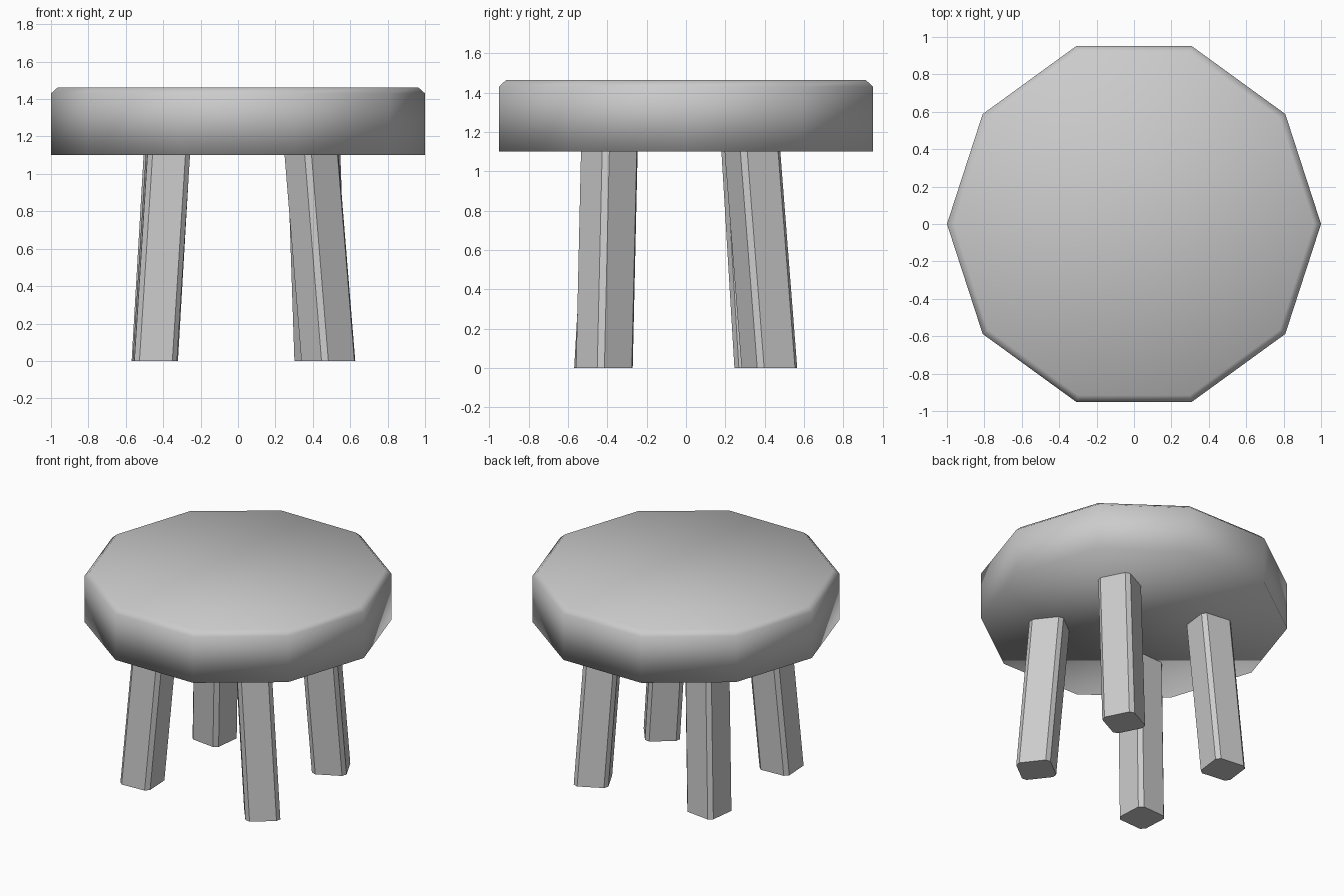
import bpy
from math import cos, sin, radians, pi

if "Cube" in bpy.data.objects:
    bpy.data.objects.remove(bpy.data.objects["Cube"])


def loft(name, rings, smooth=False):
    """Skin a stack of equal-sized point rings and cap both ends."""
    n = len(rings[0])
    verts = [p for ring in rings for p in ring]
    faces = [tuple(reversed(range(n))),
             tuple(range(len(verts) - n, len(verts)))]
    for k in range(len(rings) - 1):
        for i in range(n):
            j = (i + 1) % n
            faces.append((k * n + i, k * n + j, (k + 1) * n + j, (k + 1) * n + i))
    mesh = bpy.data.meshes.new(name)
    mesh.from_pydata(verts, [], faces)
    mesh.polygons.foreach_set("use_smooth", [smooth] * len(faces))
    obj = bpy.data.objects.new(name, mesh)
    bpy.context.collection.objects.link(obj)
    return obj


# Seat: ten-sided slab with a small chamfer round the top
def decagon(r, z):
    return [(r * cos(i * pi / 5), r * sin(i * pi / 5), z) for i in range(10)]


loft("seat", [decagon(1.0, 1.10), decagon(1.0, 1.43), decagon(0.963, 1.463)],
     smooth=True)

# Legs: square posts with chamfered edges, splayed outward towards the floor
HALF, CHAMFER, TOP = 0.114, 0.026, 1.12


def leg_ring(cx, cy, turn, z):
    inner = HALF - CHAMFER
    c, s = cos(turn), sin(turn)
    pts = []
    for q in range(4):
        qc, qs = round(cos(q * pi / 2)), round(sin(q * pi / 2))
        for x, y in ((HALF, -inner), (HALF, inner)):
            x, y = x * qc - y * qs, x * qs + y * qc
            pts.append((cx + x * c - y * s, cy + x * s + y * c, z))
    return pts


# name, foot centre, outward lean per 1.1 of height, turn in degrees
legs = [
    ("front_left_leg", (-0.445, -0.45), (-0.070, -0.062), 3),
    ("front_right_leg", (0.483, -0.415), (0.090, -0.025), 37.7),
    ("back_right_leg", (0.443, 0.424), (0.037, 0.086), 27),
    ("back_left_leg", (-0.445, 0.37), (-0.064, 0.066), -7),
]
for name, (x, y), (lx, ly), turn in legs:
    k = TOP / 1.1
    a = radians(turn)
    loft(name, [leg_ring(x, y, a, 0.0),
                leg_ring(x - lx * k, y - ly * k, a, TOP)])
